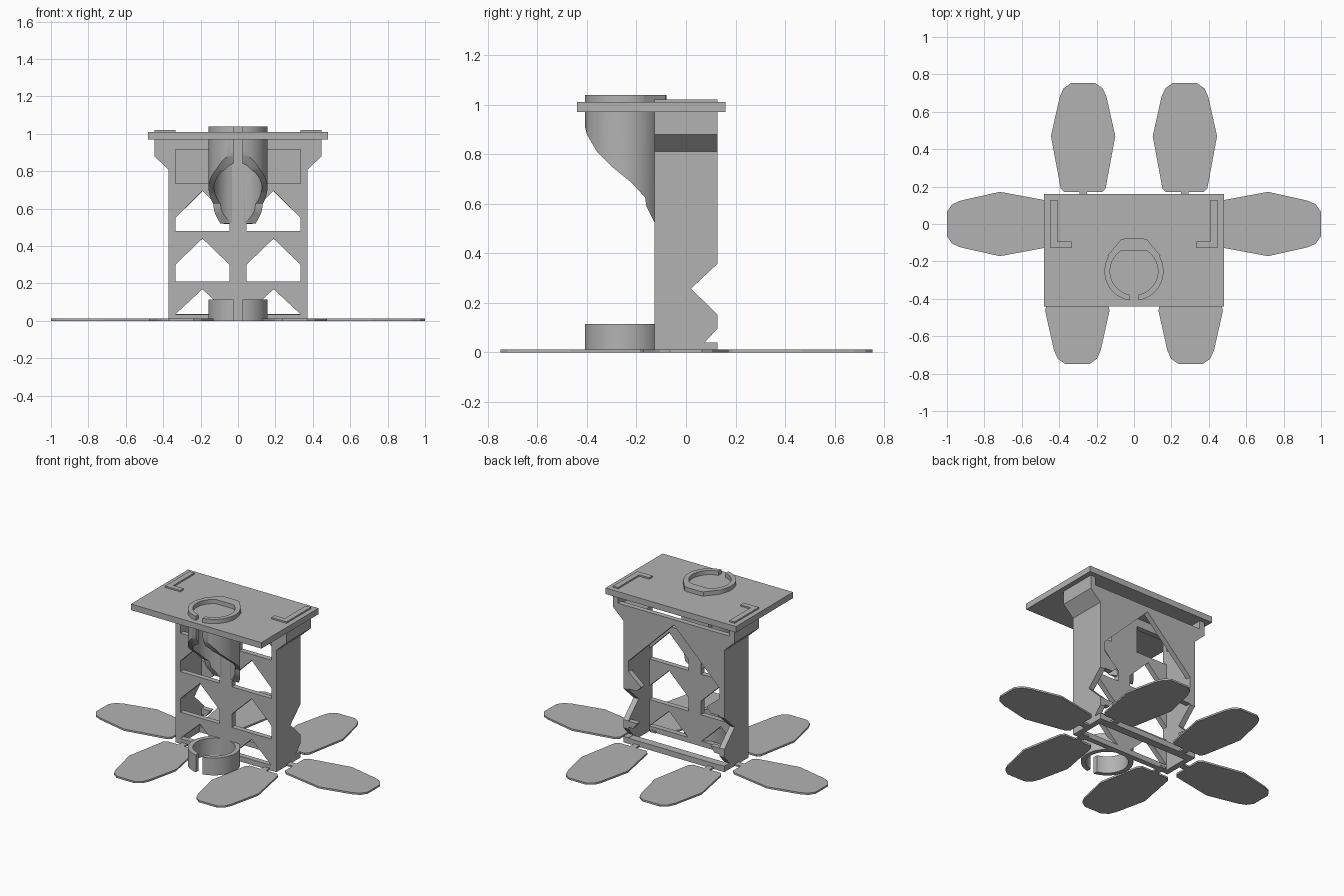
import bpy, bmesh
from math import sin, cos, asin, pi, radians
from mathutils import Matrix

old = bpy.data.objects.get("Cube")
if old:
    bpy.data.objects.remove(old, do_unlink=True)

grey = bpy.data.materials.new("plain_grey")
grey.use_nodes = True
GREY = (0.45, 0.45, 0.45, 1)
grey.diffuse_color = GREY
grey.node_tree.nodes["Principled BSDF"].inputs["Base Color"].default_value = GREY


def prism(name, pts, axis, a, b):
    """Extrude a flat outline along an axis from a to b."""
    place = {"x": lambda p, d: (d, p[0], p[1]),
             "y": lambda p, d: (p[0], d, p[1]),
             "z": lambda p, d: (p[0], p[1], d)}[axis]
    bm = bmesh.new()
    low = [bm.verts.new(place(p, a)) for p in pts]
    high = [bm.verts.new(place(p, b)) for p in pts]
    bm.faces.new(low)
    bm.faces.new(high[::-1])
    for i in range(len(pts)):
        j = (i + 1) % len(pts)
        bm.faces.new((low[i], high[i], high[j], low[j]))
    bmesh.ops.recalc_face_normals(bm, faces=bm.faces)
    me = bpy.data.meshes.new(name)
    bm.to_mesh(me)
    bm.free()
    me.materials.append(grey)
    ob = bpy.data.objects.new(name, me)
    bpy.context.collection.objects.link(ob)
    return ob


def rect(x0, y0, x1, y1):
    return [(x0, y0), (x1, y0), (x1, y1), (x0, y1)]


def both(pts):
    """Complete a right-half outline with its mirror image."""
    return pts + [(-x, y) for x, y in reversed(pts)]


def flip(pts, s):
    return [(s * x, y) for x, y in pts]


def cut(ob, cutter):
    mod = ob.modifiers.new("cut", "BOOLEAN")
    mod.operation = "DIFFERENCE"
    mod.solver = "EXACT"
    mod.object = cutter
    bpy.context.view_layer.objects.active = ob
    bpy.ops.object.modifier_apply(modifier=mod.name)
    bpy.data.objects.remove(cutter, do_unlink=True)


def smooth(ob):
    bpy.ops.object.select_all(action="DESELECT")
    ob.select_set(True)
    bpy.context.view_layer.objects.active = ob
    bpy.ops.object.shade_smooth_by_angle(angle=radians(30))


def split_ring(outer, inner, cy=-0.252, gap=0.025, n=48):
    """C-shaped outline, open towards the front."""
    def arc(r):
        g = asin(gap / r)
        steps = [g + (2 * pi - 2 * g) * i / n for i in range(n + 1)]
        return [(r * sin(t), cy - r * cos(t)) for t in steps]
    return arc(outer) + arc(inner)[::-1]


F, B, T = -0.128, 0.128, 0.035     # front, back and board thickness
INNER, OUTER = 0.335, 0.372

# Top plate
prism("top_plate", rect(-0.48, -0.44, 0.48, 0.16), "z", 0.97, 1.01)

# Front board with peaked openings and two windows
edge = [(OUTER, 0), (OUTER, 0.81), (0.447, 0.88), (0.447, 0.97)]
front = prism("front_board", both(edge), "y", F, F + T)
for s in (1, -1):
    for base, eave, peak in ((0.48, 0.55, 0.695), (0.21, 0.30, 0.44)):
        house = [(0.045, base), (INNER, base), (INNER, eave),
                 (0.19, peak), (0.045, eave)]
        cut(front, prism("cutter", flip(house, s), "y", F - 0.1, F + 0.1))
    tri = [(0.05, 0.035), (INNER, 0.035), (0.19, 0.17)]
    cut(front, prism("cutter", flip(tri, s), "y", F - 0.1, F + 0.1))
    window = rect(0.10, 0.735, INNER, 0.915)
    cut(front, prism("cutter", flip(window, s), "y", F - 0.1, F + 0.1))

# Back board with a pointed arch
arch = [(OUTER, 0.48), (OUTER, 0.81), (0.447, 0.88), (0.447, 0.915)]
prism("back_board", [(0, 0.88), (INNER, 0.55)] + arch
      + [(-x, z) for x, z in reversed(arch)] + [(-INNER, 0.55)],
      "y", B - T, B)

# Side boards, flared at the top and notched at the back
for s, side in ((1, "left"), (-1, "right")):
    bent = [(INNER, 0), (OUTER, 0), (OUTER, 0.81), (0.447, 0.88),
            (0.447, 0.97), (0.41, 0.97), (0.41, 0.90), (INNER, 0.825)]
    board = prism(side + "_side_board", flip(bent, s), "y", F, B)
    for notch in ([(0.14, 0.37), (0.02, 0.257), (0.14, 0.14)],
                  [(0.14, 0.11), (0.075, 0.04), (0.14, 0.04)]):
        cut(board, prism("cutter", notch, "x", s * 0.3, s * 0.5))
    # Back flanges
    upper = [(OUTER, 0.365), (0.275, 0.365), (0.24, 0.40), (INNER, 0.48),
             (INNER, 0.55), (OUTER, 0.55)]
    lower = [(OUTER, 0.11), (0.30, 0.11), (0.27, 0.15), (OUTER, 0.15)]
    prism(side + "_upper_flange", flip(upper, s), "y", B - T, B)
    prism(side + "_lower_flange", flip(lower, s), "y", B - T, B)
    # Tenon through the top plate
    ell = [(INNER, F), (0.447, F), (0.447, B), (0.41, B),
           (0.41, F + T), (INNER, F + T)]
    prism(side + "_tenon", flip(ell, s), "z", 0.97, 1.02)

# Base rail at the back
prism("base_rail", rect(-OUTER, 0.075, OUTER, B), "z", 0, 0.037)

# Upper holder: split tube cut away by a curved slope
tube = prism("upper_holder", split_ring(0.158, 0.128), "z", 0.5, 1.038)
slope = [(-0.5, 0.925), (-0.41, 0.92), (-0.40, 0.88), (-0.36, 0.81),
         (-0.30, 0.75), (-0.22, 0.685), (-0.165, 0.625), (-0.16, 0.59),
         (-0.125, 0.52), (-0.05, 0.515), (-0.05, 0.4), (-0.5, 0.4)]
cut(tube, prism("cutter", slope, "x", -0.3, 0.3))
smooth(tube)

# Angular backing of the collar
prism("collar_backing",
      both([(0.0, -0.122), (0.07, -0.142), (0.105, -0.17), (0.142, -0.17),
            (0.07, -0.083), (0.05, -0.078), (0.0, -0.078)][1:-1]),
      "z", 0.99, 1.038)

# Lower holder: short split cup
smooth(prism("lower_holder", split_ring(0.158, 0.128), "z", 0, 0.115))

# Six stabilising paddles with thin joining tabs
half = [(0.10, 0), (0.12, 0.02), (0.172, 0.30), (0.125, 0.51),
        (0.105, 0.555), (0.065, 0.583)]


def paddle(name, x, y, turn):
    for part, pts in (("paddle", both(half)),
                      ("tab", rect(-0.02, -0.08, 0.02, 0.01))):
        ob = prism(name + "_" + part, pts, "z", 0, 0.012)
        ob.data.transform(Matrix.Translation((x, y, 0))
                          @ Matrix.Rotation(turn, 4, "Z"))


for s, side in ((1, "left"), (-1, "right")):
    paddle("back_" + side, s * 0.272, 0.17, 0)
    paddle("front_" + side, s * 0.303, -0.165, pi)
    paddle(side, s * 0.417, 0, -s * pi / 2)
